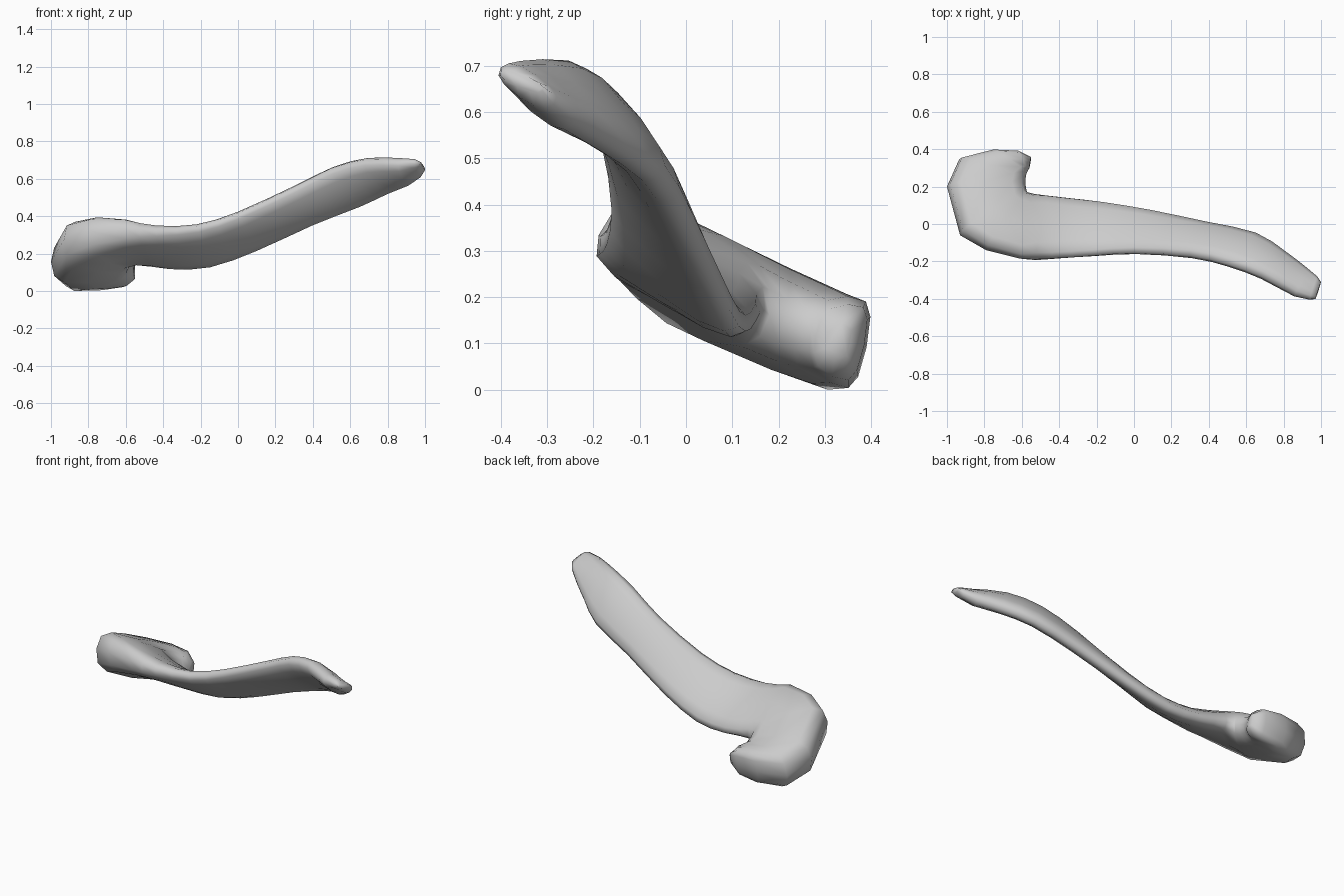
import bpy, bmesh, math
from mathutils import Vector

if "Cube" in bpy.data.objects:
    bpy.data.objects.remove(bpy.data.objects["Cube"])

# Stations along the curved club: outer edge (x, y, z), inner edge (x, y, z), half thickness
STATIONS = [
    (0.97, -0.40, 0.69, 1.00, -0.31, 0.65, 0.015),
    (0.94, -0.40, 0.70, 0.98, -0.285, 0.62, 0.03),
    (0.86, -0.38, 0.70, 0.92, -0.24, 0.58, 0.045),
    (0.68, -0.28, 0.705, 0.81, -0.16, 0.53, 0.05),
    (0.50, -0.215, 0.66, 0.66, -0.06, 0.46, 0.05),
    (0.30, -0.17, 0.56, 0.40, 0.00, 0.36, 0.048),
    (0.00, -0.155, 0.42, 0.10, 0.07, 0.225, 0.045),
    (-0.22, -0.17, 0.35, -0.15, 0.115, 0.14, 0.048),
    (-0.44, -0.185, 0.335, -0.36, 0.14, 0.135, 0.055),
    (-0.61, -0.185, 0.34, -0.53, 0.16, 0.17, 0.075),
    (-0.79, -0.14, 0.325, -0.57, 0.17, 0.175, 0.10),
    (-0.93, -0.06, 0.28, -0.575, 0.18, 0.165, 0.115),
    (-1.00, 0.20, 0.16, -0.58, 0.21, 0.15, 0.11),
    (-0.935, 0.345, 0.10, -0.58, 0.24, 0.14, 0.105),
    (-0.76, 0.39, 0.095, -0.575, 0.27, 0.13, 0.095),
    (-0.62, 0.385, 0.10, -0.57, 0.28, 0.12, 0.08),
    (-0.55, 0.355, 0.105, -0.56, 0.30, 0.11, 0.04),
]
SIDES = 12
HEAD = 9  # first station of the head


def soft(v, p):
    return math.copysign(abs(v) ** p, v)


def refine(rows, first, last):
    """Add a smooth in-between station after each row from first to last."""
    out = []
    for i, r in enumerate(rows):
        out.append(r)
        if first <= i < last:
            p, n, q = rows[i - 1], rows[i + 1], rows[i + 2]
            out.append(tuple((9 * (b + c) - a - d) / 16
                             for a, b, c, d in zip(p, r, n, q)))
    return out


stations = refine(STATIONS, 2, HEAD)
head_start = len(stations) - (len(STATIONS) - HEAD)

bm = bmesh.new()
outer = [Vector(s[:3]) for s in stations]
inner = [Vector(s[3:6]) for s in stations]
rings = []
for i, s in enumerate(stations):
    a, b = outer[i], inner[i]
    tangent = outer[min(i + 1, len(outer) - 1)] - outer[max(i - 1, 0)]
    normal = (a - b).cross(tangent).normalized()
    if normal.z < 0:
        normal.negate()
    # The broad head lies in one gently sloping plane
    if i >= head_start:
        normal = Vector((0, 0.2, 0.98)).normalized()
    if i < 2:
        normal = Vector((0.1, 0.65, 0.75)).normalized()
    mid, half = (a + b) / 2, (a - b) / 2
    # The head is blunt on its outer rim and thins towards the inner notch
    head = min(1, max(0, (i - head_start + 3) / 3))
    power, bias = 0.8 - 0.2 * head, 0.25 * head
    ring = []
    for k in range(SIDES):
        t = 2 * math.pi * k / SIDES
        thick = s[6] * (1 + bias * math.cos(t))
        ring.append(bm.verts.new(mid + half * soft(math.cos(t), power)
                                 + normal * thick * soft(math.sin(t), 0.8)))
    rings.append(ring)

# Skin between the cross-sections and both end caps
for r0, r1 in zip(rings, rings[1:]):
    for k in range(SIDES):
        n = (k + 1) % SIDES
        bm.faces.new((r0[k], r0[n], r1[n], r1[k]))
bm.faces.new(rings[0])
bm.faces.new(rings[-1])
bmesh.ops.recalc_face_normals(bm, faces=bm.faces[:])

# Rest the lowest point on the ground
low = min(v.co.z for v in bm.verts)
bmesh.ops.translate(bm, verts=bm.verts[:], vec=(0, 0, -low))

mesh = bpy.data.meshes.new("hooked_club")
bm.to_mesh(mesh)
bm.free()
club = bpy.data.objects.new("hooked_club", mesh)
bpy.context.collection.objects.link(club)
bpy.context.view_layer.objects.active = club
club.select_set(True)
bpy.ops.object.shade_smooth_by_angle(angle=math.radians(80))
